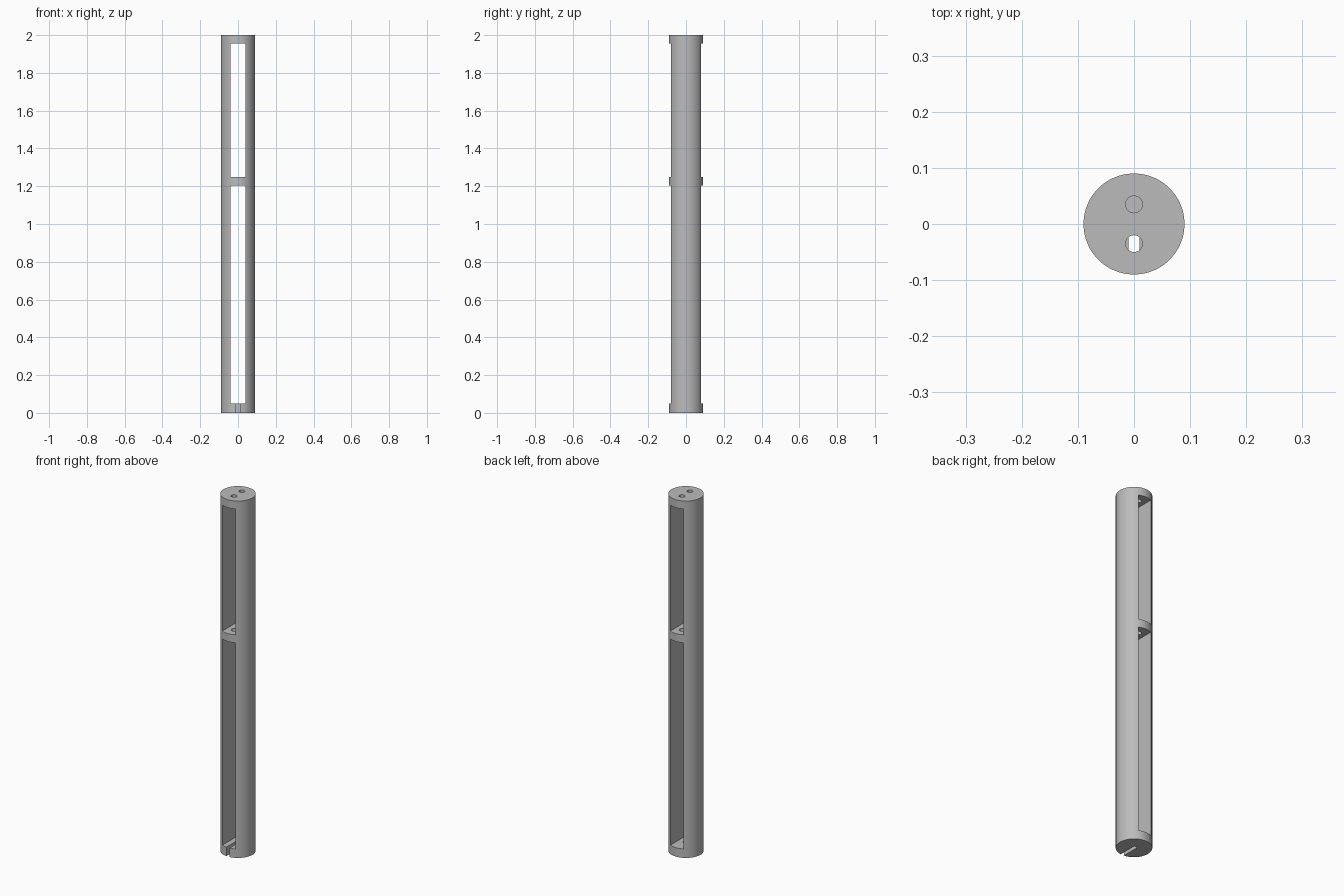
import bpy

old = bpy.data.objects.get("Cube")
if old:
    bpy.data.objects.remove(old, do_unlink=True)

RADIUS, HEIGHT = 0.09, 2.0

grey = bpy.data.materials.new("plain grey")
grey.use_nodes = True
colour = (0.5, 0.5, 0.5, 1)
grey.diffuse_color = colour
grey.node_tree.nodes["Principled BSDF"].inputs["Base Color"].default_value = colour


def cylinder(name, radius, y, z0, z1, sides):
    bpy.ops.mesh.primitive_cylinder_add(vertices=sides, radius=radius, depth=z1 - z0,
                                        location=(0, y, (z0 + z1) / 2))
    obj = bpy.context.object
    obj.name = name
    obj.data.materials.append(grey)
    return obj


def box(name, half_x, y0, y1, z0, z1):
    bpy.ops.mesh.primitive_cube_add(size=1, location=(0, (y0 + y1) / 2, (z0 + z1) / 2))
    obj = bpy.context.object
    obj.name = name
    obj.scale = (2 * half_x, y1 - y0, z1 - z0)
    obj.data.materials.append(grey)
    return obj


# Solid round tube body
body = cylinder("tube_body", RADIUS, 0, 0, HEIGHT, 96)

# Long windows, cable slot in the base, holes through the upper plates
cutters = [
    box("lower_window_cutter", 0.04, -0.2, 0.2, 0.05, 1.205),
    box("upper_window_cutter", 0.04, -0.2, 0.2, 1.25, 1.955),
    box("base_slot_cutter", 0.01, -0.2, 0.016, -0.1, 0.1),
]
for side, y in (("front", -0.035), ("back", 0.035)):
    cutters.append(cylinder(side + "_hole_cutter", 0.015, y, 1.1, 2.1, 32))

for cutter in cutters:
    cut = body.modifiers.new(cutter.name, "BOOLEAN")
    cut.operation = "DIFFERENCE"
    cut.solver = "EXACT"
    cut.object = cutter

# Apply the cuts and drop the cutters
bpy.ops.object.select_all(action="DESELECT")
body.select_set(True)
bpy.context.view_layer.objects.active = body
for cut in list(body.modifiers):
    bpy.ops.object.modifier_apply(modifier=cut.name)
for cutter in cutters:
    bpy.data.objects.remove(cutter, do_unlink=True)

bpy.ops.object.shade_smooth_by_angle(angle=0.5)
